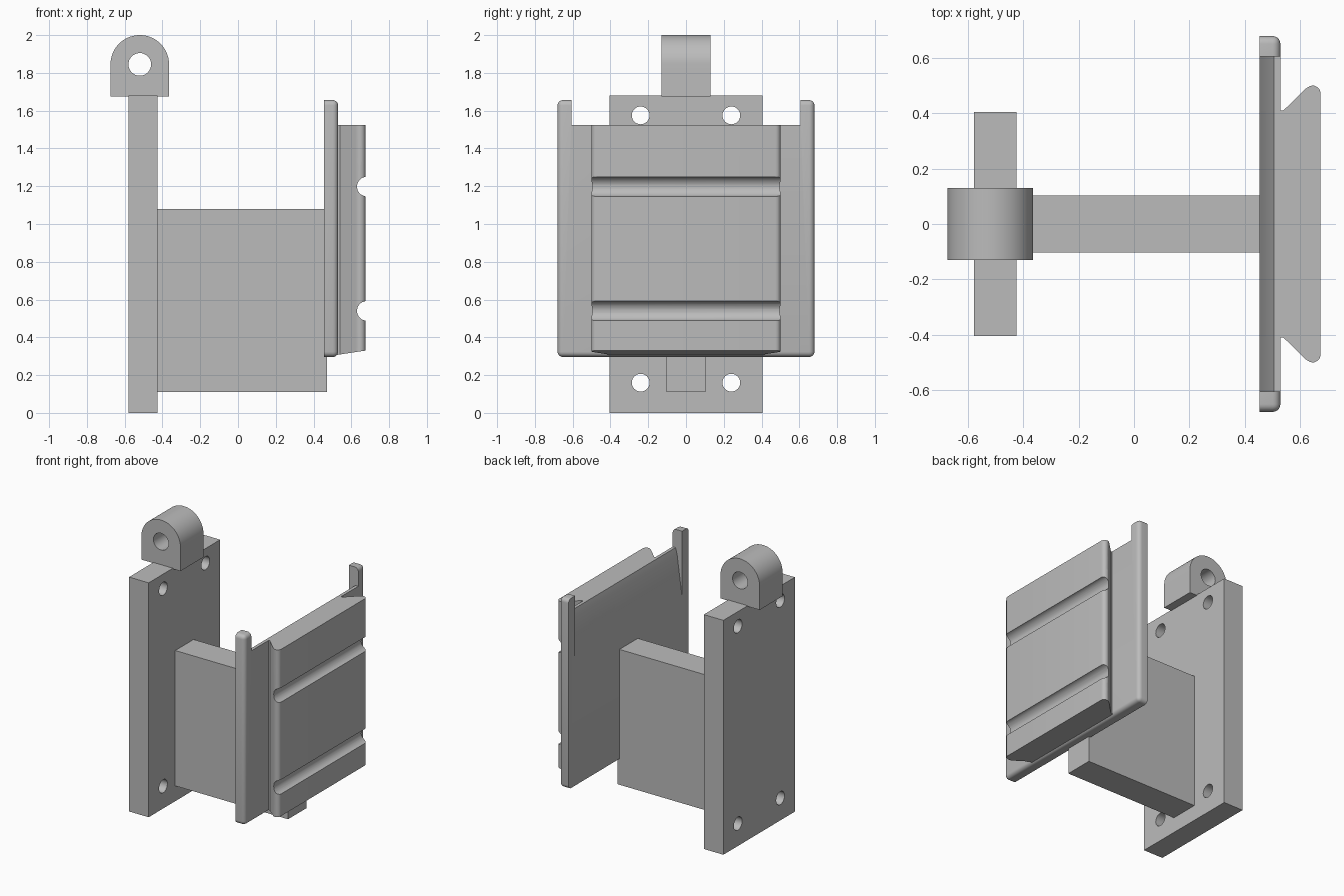
import bpy, bmesh, math
from mathutils import Vector

cube = bpy.data.objects.get("Cube")
if cube:
    bpy.data.objects.remove(cube, do_unlink=True)

grey = bpy.data.materials.new("plain grey")
grey.use_nodes = True
COLOUR = (0.5, 0.5, 0.5, 1)
grey.diffuse_color = COLOUR
grey.node_tree.nodes["Principled BSDF"].inputs["Base Color"].default_value = COLOUR


def finish(name, bm):
    bmesh.ops.recalc_face_normals(bm, faces=bm.faces)
    mesh = bpy.data.meshes.new(name)
    bm.to_mesh(mesh)
    bm.free()
    mesh.materials.append(grey)
    ob = bpy.data.objects.new(name, mesh)
    bpy.context.collection.objects.link(ob)
    return ob


def prism(name, profile, axis, lo, hi):
    """Extrude a 2D profile (the other two axes in order) along axis."""
    def place(p, t):
        c = list(p)
        c.insert("xyz".index(axis), t)
        return Vector(c)
    bm = bmesh.new()
    face = bm.faces.new([bm.verts.new(place(p, lo)) for p in profile])
    new = bmesh.ops.extrude_face_region(bm, geom=[face])["geom"]
    shift = place((0, 0), hi - lo)
    bmesh.ops.translate(bm, vec=shift, verts=[v for v in new if isinstance(v, bmesh.types.BMVert)])
    return finish(name, bm)


def rect(a0, a1, b0, b1):
    return [(a0, b0), (a1, b0), (a1, b1), (a0, b1)]


def arc(cx, cy, r, start, end, n):
    angles = [math.radians(start + (end - start) * i / n) for i in range(n + 1)]
    return [(cx + r * math.cos(a), cy + r * math.sin(a)) for a in angles]


def circle(cx, cy, r, n=32):
    return arc(cx, cy, r, 0, 360, n)[:-1]


def cut(ob, cutter):
    cutter.hide_render = True
    mod = ob.modifiers.new("cut", "BOOLEAN")
    mod.operation = "DIFFERENCE"
    mod.solver = "EXACT"
    mod.object = cutter
    bpy.context.view_layer.objects.active = ob
    bpy.ops.object.modifier_apply(modifier=mod.name)
    bpy.data.objects.remove(cutter, do_unlink=True)


# Wall plate with four bolt holes
wall_plate = prism("wall_plate", rect(-0.405, 0.405, 0, 1.68), "x", -0.58, -0.425)
for y in (-0.24, 0.24):
    for z in (0.16, 1.575):
        cut(wall_plate, prism("bolt_hole", circle(y, z, 0.047), "x", -0.7, -0.3))

# Round-topped lug with a pin hole
outline = [(-0.675, 1.675), (-0.365, 1.675)] + arc(-0.52, 1.845, 0.155, 0, 180, 40)
lug = prism("hanging_lug", outline, "y", -0.13, 0.13)
cut(lug, prism("pin_hole", circle(-0.52, 1.845, 0.06), "y", -0.3, 0.3))

# Arm joining the two plates
arm = prism("arm", rect(-0.43, 0.47, 0.11, 1.08), "y", -0.104, 0.104)

# Carrier plate, rounded on its front rim and corners
bm = bmesh.new()
bmesh.ops.create_cube(bm, size=1)
for v in bm.verts:
    v.co = (0.4925 + v.co.x * 0.075, v.co.y * 1.36, 0.976 + v.co.z * 1.36)
rim = [e for e in bm.edges if max(v.co.x for v in e.verts) > 0.52]
bmesh.ops.bevel(bm, geom=rim, offset=0.028, segments=5, profile=0.5, affect="EDGES")
carrier = finish("carrier_plate", bm)


# Notch between the ears, with a sloped lead-in on the back
def notch():
    profile = [(0.4, 1.18), (0.455, 1.18), (0.495, 1.48), (0.507, 1.525),
               (1, 1.525), (1, 1.8), (0.4, 1.8)]
    return prism("notch", profile, "y", -0.606, 0.606)


cut(carrier, notch())

# Dovetail rail
half = [(0.46, 0.41), (0.54, 0.41), (0.622, 0.49)]
half += arc(0.647, 0.473, 0.028, 125, 0, 8)
rail = prism("dovetail_rail", half + [(x, -y) for x, y in reversed(half)], "z", 0.2, 1.6)
cut(rail, notch())
cut(rail, prism("slope", [(0.4, 0.1), (0.8, 0.1), (0.8, 0.349), (0.4, 0.288)], "y", -0.8, 0.8))
for z in (0.54, 1.198):
    cut(rail, prism("groove", circle(0.682, z, 0.052), "y", -0.8, 0.8))

for ob in (wall_plate, lug, arm, carrier, rail):
    bpy.ops.object.select_all(action="DESELECT")
    ob.select_set(True)
    bpy.context.view_layer.objects.active = ob
    bpy.ops.object.shade_smooth_by_angle(angle=math.radians(30))
